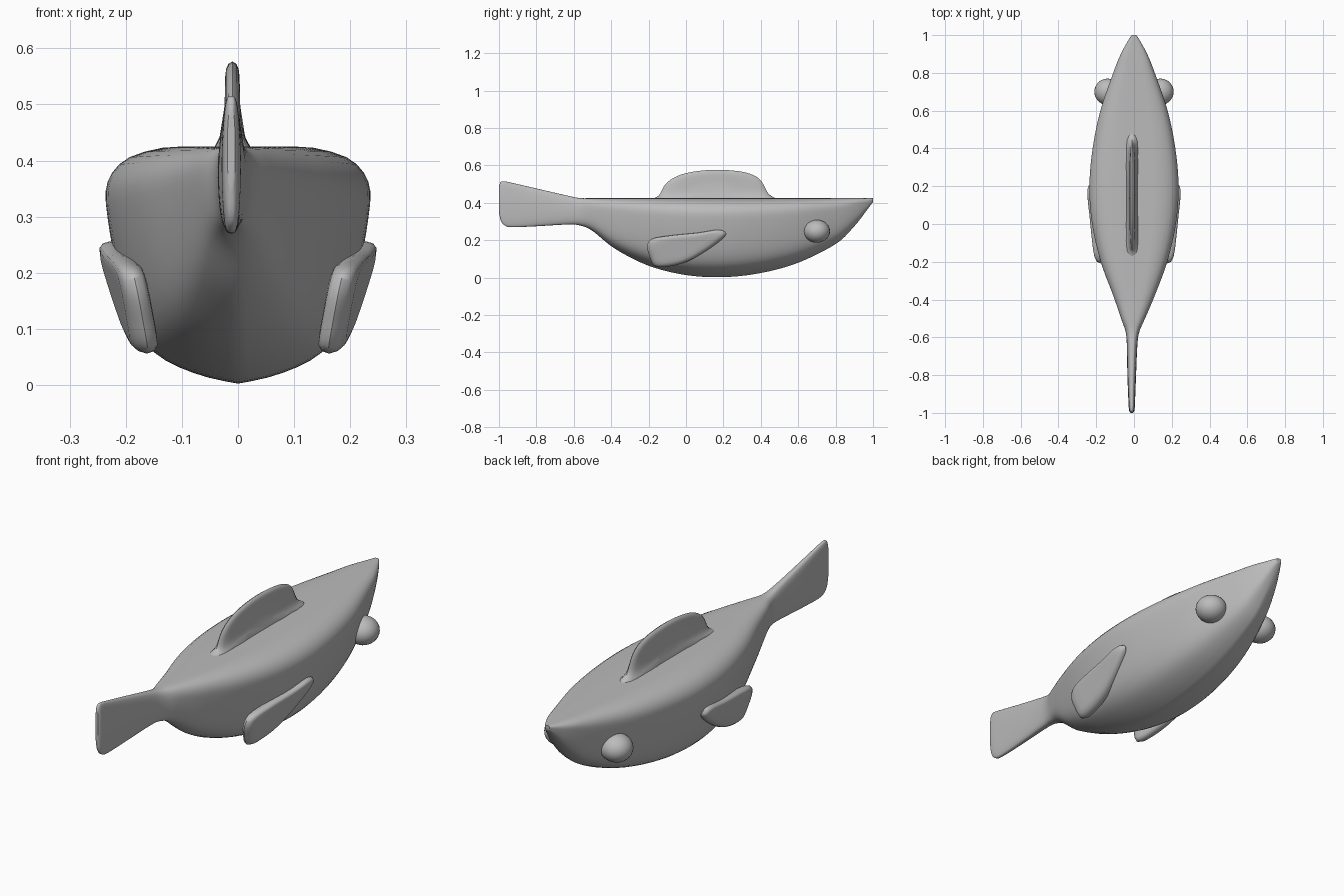
import bpy, bmesh, math
from mathutils import Vector

if "Cube" in bpy.data.objects:
    bpy.data.objects.remove(bpy.data.objects["Cube"])

grey = bpy.data.materials.new("plain grey")
grey.diffuse_color = (0.5, 0.5, 0.5, 1)
grey.use_nodes = True
grey.node_tree.nodes["Principled BSDF"].inputs["Base Color"].default_value = grey.diffuse_color


def catmull(pts, steps, closed=False):
    """Smooth curve through points of any dimension."""
    n, out = len(pts), []
    for i in range(n if closed else n - 1):
        if closed:
            q = [pts[(i + k) % n] for k in (-1, 0, 1, 2)]
        else:
            q = [pts[min(max(i + k, 0), n - 1)] for k in (-1, 0, 1, 2)]
        for s in range(steps):
            t = s / steps
            out.append(tuple(
                0.5 * (2 * b + (c - a) * t + (2 * a - 5 * b + 4 * c - d) * t * t
                       + (3 * b - a - 3 * c + d) * t ** 3)
                for a, b, c, d in zip(*q)))
    if not closed:
        out.append(tuple(pts[-1]))
    return out


def loft(name, rings):
    """Skin a list of closed rings and cap both ends."""
    bm = bmesh.new()
    vr = [[bm.verts.new(p) for p in r] for r in rings]
    n = len(vr[0])
    for a, b in zip(vr, vr[1:]):
        for i in range(n):
            j = (i + 1) % n
            bm.faces.new((a[i], a[j], b[j], b[i]))
    bm.faces.new(vr[0])
    bm.faces.new(vr[-1])
    bmesh.ops.recalc_face_normals(bm, faces=bm.faces)
    return finish(name, bm)


def finish(name, bm, angle=50):
    me = bpy.data.meshes.new(name)
    bm.to_mesh(me)
    bm.free()
    ob = bpy.data.objects.new(name, me)
    bpy.context.collection.objects.link(ob)
    me.materials.append(grey)
    bpy.ops.object.select_all(action='DESELECT')
    ob.select_set(True)
    bpy.context.view_layer.objects.active = ob
    bpy.ops.object.shade_smooth_by_angle(angle=math.radians(angle))
    return ob


# Body and tail: stations (y, half width, bottom z, top z, tail blend, centre x)
stations = [
    (1.0, 0.012, 0.405, 0.425, 0.5, 0), (0.97, 0.032, 0.365, 0.425, 0.3, 0),
    (0.9, 0.07, 0.275, 0.425, 0, 0), (0.8, 0.11, 0.18, 0.425, 0, 0),
    (0.6, 0.178, 0.08, 0.425, 0, 0), (0.4, 0.219, 0.025, 0.425, 0, 0),
    (0.2, 0.236, 0.003, 0.425, 0, 0), (0.0, 0.222, 0.014, 0.425, 0, 0),
    (-0.2, 0.176, 0.064, 0.425, 0, 0), (-0.38, 0.11, 0.155, 0.425, 0.1, 0),
    (-0.5, 0.064, 0.25, 0.425, 0.4, -0.005), (-0.57, 0.037, 0.28, 0.426, 0.8, -0.008),
    (-0.64, 0.028, 0.284, 0.44, 1, -0.01), (-0.8, 0.023, 0.275, 0.477, 1, -0.012),
    (-0.93, 0.018, 0.27, 0.507, 1, -0.012), (-0.97, 0.016, 0.28, 0.515, 1, -0.012),
    (-0.99, 0.013, 0.305, 0.512, 1, -0.012), (-1.0, 0.007, 0.35, 0.49, 1, -0.012)]
section = [(0, 1), (0.3, 1), (0.57, 0.995), (0.82, 0.955), (0.95, 0.89), (1, 0.81),
           (0.985, 0.7), (0.94, 0.55), (0.86, 0.36), (0.76, 0.22), (0.63, 0.13),
           (0.45, 0.07), (0.22, 0.025), (0, 0)]
half = catmull(section, 2)
m = len(half) - 1
tail_half = [(math.sin(math.pi * i / m) ** 0.6, 0.5 + 0.5 * math.cos(math.pi * i / m))
             for i in range(m)] + [(0, 0)]
rings = []
for y, w, lo, hi, t, cx in catmull(stations, 5):
    prof = [((1 - t) * a[0] + t * b[0], (1 - t) * a[1] + t * b[1])
            for a, b in zip(half, tail_half)]
    ring = [(u, v) for u, v in prof] + [(-u, v) for u, v in prof[-2:0:-1]]
    rings.append([(cx + u * w, y, lo + v * (hi - lo)) for u, v in ring])
loft("body_and_tail", rings)

# Rounded fin plates: scale and depth of each ring across the thickness
edge = [(0.3, 1), (0.55, 1), (0.75, 0.98), (0.88, 0.85), (0.96, 0.55), (1, 0)]
edge = edge + [(s, -d) for s, d in edge[-2::-1]]


def fin(name, outline, place):
    pts = catmull(outline, 5, True)
    cy = sum(p[0] for p in pts) / len(pts)
    cz = sum(p[1] for p in pts) / len(pts)
    rings = []
    for s, d in edge:
        ring = [(cy + (y - cy) * s, cz + (z - cz) * s) for y, z in pts]
        rings.append([(place(y, z, d), y, z) for y, z in ring])
    return loft(name, rings)


# Dorsal fin, flared where it meets the back
fin("dorsal_fin",
    [(-0.19, 0.405), (-0.145, 0.44), (-0.105, 0.505), (-0.03, 0.55), (0.08, 0.572),
     (0.2, 0.576), (0.32, 0.562), (0.395, 0.525), (0.44, 0.45), (0.49, 0.405),
     (0.35, 0.36), (0.15, 0.36), (-0.05, 0.36)],
    lambda y, z, d: -0.01 + d * (0.013 + 0.022 * math.exp(-max(z - 0.42, 0) / 0.025)))

# Side fins lying along the flanks
side_outline = [(0.212, 0.24), (0.195, 0.208), (0.11, 0.145), (0.01, 0.088),
                (-0.09, 0.06), (-0.165, 0.062), (-0.195, 0.115), (-0.208, 0.17),
                (-0.18, 0.208), (-0.08, 0.226), (0.06, 0.24), (0.17, 0.256)]
for side, sx in (("right", 1), ("left", -1)):
    fin(side + "_side_fin", side_outline,
        lambda y, z, d: sx * (0.161 + 0.08 * y + 0.21 * z + 0.025 * d))

    # Bulging eyes
    bm = bmesh.new()
    bmesh.ops.create_uvsphere(bm, u_segments=24, v_segments=14, radius=1)
    for v in bm.verts:
        v.co = Vector((sx * 0.14 + v.co.x * 0.07, 0.7 + v.co.y * 0.07, 0.248 + v.co.z * 0.061))
    finish(side + "_eye", bm)
